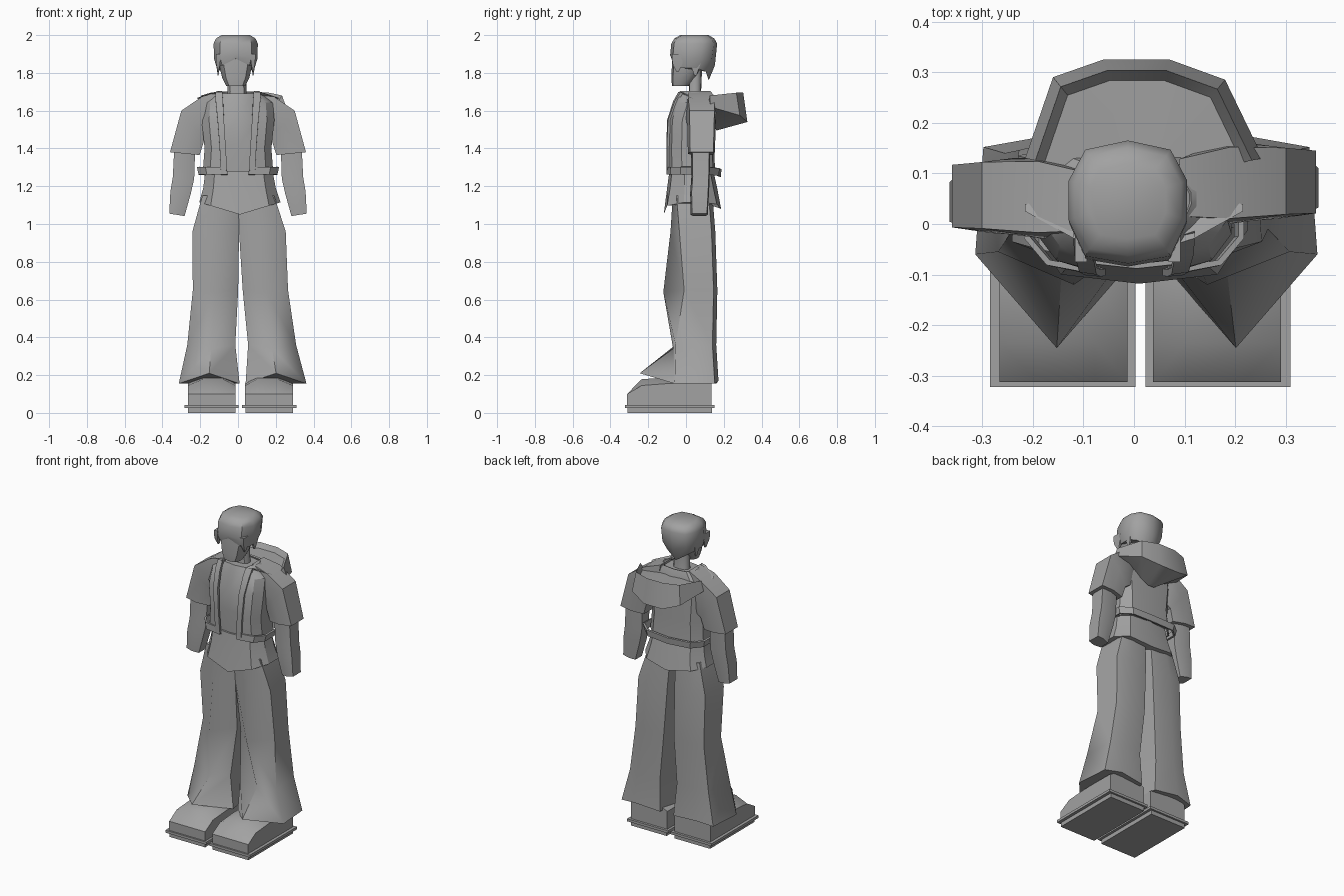
import bpy, bmesh, math

cube = bpy.data.objects.get("Cube")
if cube:
    bpy.data.objects.remove(cube, do_unlink=True)

grey = bpy.data.materials.new("plain_grey")
grey.use_nodes = True
tone = (0.36, 0.36, 0.36, 1)
grey.diffuse_color = tone
bsdf = next(n for n in grey.node_tree.nodes if n.type == 'BSDF_PRINCIPLED')
bsdf.inputs["Base Color"].default_value = tone
bsdf.inputs["Roughness"].default_value = 0.8


def loft(name, rings, closed=True, thickness=0, angle=32):
    """Skin a run of matching rings; open rings become a thin shell."""
    bm = bmesh.new()
    rows = [[bm.verts.new(p) for p in ring] for ring in rings]
    n = len(rows[0])
    for a, b in zip(rows, rows[1:]):
        for i in range(n if closed else n - 1):
            j = (i + 1) % n
            bm.faces.new((a[i], a[j], b[j], b[i]))
    if closed:
        bm.faces.new(rows[0][::-1])
        bm.faces.new(rows[-1])
    bmesh.ops.recalc_face_normals(bm, faces=bm.faces[:])
    mesh = bpy.data.meshes.new(name)
    bm.to_mesh(mesh)
    bm.free()
    ob = bpy.data.objects.new(name, mesh)
    bpy.context.collection.objects.link(ob)
    mesh.materials.append(grey)
    bpy.ops.object.select_all(action='DESELECT')
    ob.select_set(True)
    bpy.context.view_layer.objects.active = ob
    if thickness:
        mod = ob.modifiers.new("thickness", 'SOLIDIFY')
        mod.thickness = thickness
        mod.offset = 0
        bpy.ops.object.modifier_apply(modifier=mod.name)
    bpy.ops.object.shade_smooth_by_angle(angle=math.radians(angle))


def ring10(cx, half, front, back, z, z_front=None, z_back=None, k=0.72):
    """Rounded ring whose front and back centre heights may differ."""
    zf = z if z_front is None else z_front
    zb = z if z_back is None else z_back
    mid, deep = (front + back) / 2, (back - front) / 2
    return [(cx + u * half, mid + v * deep, z + ((zf if v < 0 else zb) - z) * (1 - abs(u)))
            for u, v in ((0, -1), (k, -.88), (1, -.3), (1, .35), (k, .85), (0, 1),
                         (-k, .85), (-1, .35), (-1, -.3), (-k, -.88))]


def box(name, x0, x1, y0, y1, z0, z1):
    loft(name, [[(x0, y0, z), (x1, y0, z), (x1, y1, z), (x0, y1, z)] for z in (z0, z1)])


# Head, hair and neck
HX = -0.012
loft("face", [ring10(HX, .05, -.074, .015, 1.73),
              ring10(HX, .072, -.078, .06, 1.775),
              ring10(HX, .09, -.074, .1, 1.85),
              ring10(HX, .09, -.07, .11, 1.94)], angle=45)
loft("hair", [ring10(HX, .1, -.076, .12, 1.825, 1.875, 1.76),
              ring10(HX, .115, -.084, .153, 1.875, 1.895, 1.84),
              ring10(HX, .117, -.078, .165, 1.955),
              ring10(HX, .105, -.062, .15, 1.982),
              ring10(HX, .075, -.03, .12, 2.0)], angle=45)
loft("neck", [ring10(-.005, .062, .0, .10, 1.62),
              ring10(-.005, .05, .015, .08, 1.70),
              ring10(-.008, .05, .015, .085, 1.82)], angle=45)
for x in (-.105, .08):
    for y, low in ((-.045, 1.805), (.05, 1.785)):
        loft("hair_lock", [[(x + dx * w, y + dy * w, z) for dx, dy in
                            ((-.012, -.03), (.012, -.03), (.012, .03), (-.012, .03))]
                           for z, w in ((1.9, 1), (1.85, .9), (low, .2))])

# Shirt: chest and flared lower hem
loft("shirt_chest", [ring10(0, .165, -.075, .13, 1.25),
                     ring10(0, .155, -.08, .125, 1.42),
                     ring10(0, .17, -.075, .125, 1.56),
                     ring10(0, .10, -.03, .115, 1.69)], angle=45)
loft("shirt_hem", [ring10(.005, .178, -.088, .145, 1.28),
                   ring10(.008, .192, -.1, .165, 1.19),
                   ring10(.01, .215, -.118, .186, 1.115, 1.05, 1.08)])


# Open jacket shell with a standing hem
def jacket_ring(z, gap, half, front, back, dip=0):
    side = [(gap, front, 0), (half * .8, front + .02, 0), (half, front + .07, 0),
            (half, back - .06, 0), (half * .72, back - .01, dip / 2)]
    pts = [(-x, y, d) for x, y, d in side] + [(0, back, dip)] + side[::-1]
    return [(x, y, z - d) for x, y, d in pts]


loft("jacket_body", [jacket_ring(1.27, .065, .182, -.09, .15),
                     jacket_ring(1.40, .07, .172, -.092, .143),
                     jacket_ring(1.55, .075, .188, -.088, .145),
                     jacket_ring(1.64, .08, .18, -.06, .14),
                     jacket_ring(1.70, .085, .11, -.03, .12)],
     closed=False, thickness=.01)
loft("jacket_hem", [jacket_ring(1.262, .06, .203, -.098, .178, .012),
                    jacket_ring(1.302, .062, .212, -.096, .182, .012)],
     closed=False, thickness=.012, angle=20)

# Flat lapels that turn into a collar edge across the shoulders
for s, side in ((1, "left"), (-1, "right")):
    loft(side + "_lapel", [[(s * xi, yi, z), (s * xo, yo, z),
                            (s * xo, yo + .014, z - .005), (s * xi, yi + .014, z - .005)]
                           for xi, yi, xo, yo, z in
                           ((.056, -.102, .09, -.099, 1.265), (.066, -.104, .098, -.101, 1.42),
                            (.074, -.1, .108, -.095, 1.55), (.08, -.068, .118, -.06, 1.65),
                            (.082, -.04, .12, -.028, 1.70), (.15, .04, .215, .025, 1.668))],
         angle=20)

# Hood lying open on the back
stations = [(.255, .13, 1.62), (.18, .285, 1.575), (.07, .325, 1.54),
            (-.06, .325, 1.54), (-.16, .29, 1.575), (-.215, .13, 1.62)]
hood = []
for x, y, low in stations:
    rim = 1.695 if y > .2 else 1.68
    hood.append([(.01 + (x - .01) * f, .08 + (y - .08) * f, z) for f, z in
                 ((1, low), (.91, rim), (.83, rim - .03), (.25, 1.66), (.33, low - .045))])
loft("hood", hood, angle=40)


# Sleeves and forearms run along outer and inner edge points
def limb(name, s, cuts):
    dy = .01 if s > 0 else -.018
    rings = []
    for xo, zo, xi, zi, y0, y1 in cuts:
        rings.append([(s * (xo + (xi - xo) * t), y0 + dy + (y1 - y0) * v, zo + (zi - zo) * t)
                      for t, v in ((0, .08), (0, .95), (.5, 1), (1, .88), (1, .15), (.5, 0))])
    loft(name, rings)


# Trouser leg ring: front ridge, outer and inner corners, back
def leg_ring(s, outer, inner, ridge, corner, back, z, z_ridge, z_back):
    shift = .028 * (1 - z / 1.2)
    mid = (outer + inner) / 2
    trim = (outer - inner) * .1
    pts = [(mid, ridge, z_ridge), (outer, corner, z), (outer - trim / 2, back - .02, z),
           (mid + trim, back, z_back), (inner + trim, back - .012, z), (inner, corner, z)]
    return [(s * x + shift, y, h) for x, y, h in pts]


for s, side in ((1, "left"), (-1, "right")):
    limb(side + "_sleeve", s, [(.09, 1.705, .12, 1.48, -.005, .125),
                               (.19, 1.675, .15, 1.46, -.012, .15),
                               (.30, 1.60, .18, 1.44, -.003, .148),
                               (.36, 1.38, .203, 1.365, .0, .142)])
    limb(side + "_forearm", s, [(.335, 1.45, .225, 1.45, .015, .12),
                                (.345, 1.25, .232, 1.24, .018, .115),
                                (.358, 1.17, .25, 1.16, .012, .112),
                                (.364, 1.055, .283, 1.042, .015, .105)])
    loft(side + "_trouser_leg", [
        leg_ring(s, .19, .0, -.07, -.05, .14, 1.15, 1.15, 1.15),
        leg_ring(s, .247, .0, -.082, -.035, .155, .96, .96, .96),
        leg_ring(s, .252, .012, -.12, -.01, .166, .65, .64, .65),
        leg_ring(s, .288, .034, -.068, -.055, .16, .36, .34, .36),
        leg_ring(s, .338, .016, -.245, -.06, .172, .155, .21, .17)], angle=60)

    # Shoe with a crowned upper, then welt and sole
    c = .0125
    loft(side + "_shoe", [[(c + s * x, y, z) for y, z in
                           ((-.312, .04), (-.312, .1), (-.235, top), (-.1, top + .01),
                            (.135, top + .01), (.135, .04))]
                          for x, top in ((.025, .145), (.09, .178), (.2, .178), (.278, .145))],
         angle=40)
    box(side + "_welt", c + s * .01, c + s * .297, -.322, .15, .026, .042)
    box(side + "_sole", c + s * .027, c + s * .278, -.31, .138, 0, .027)
